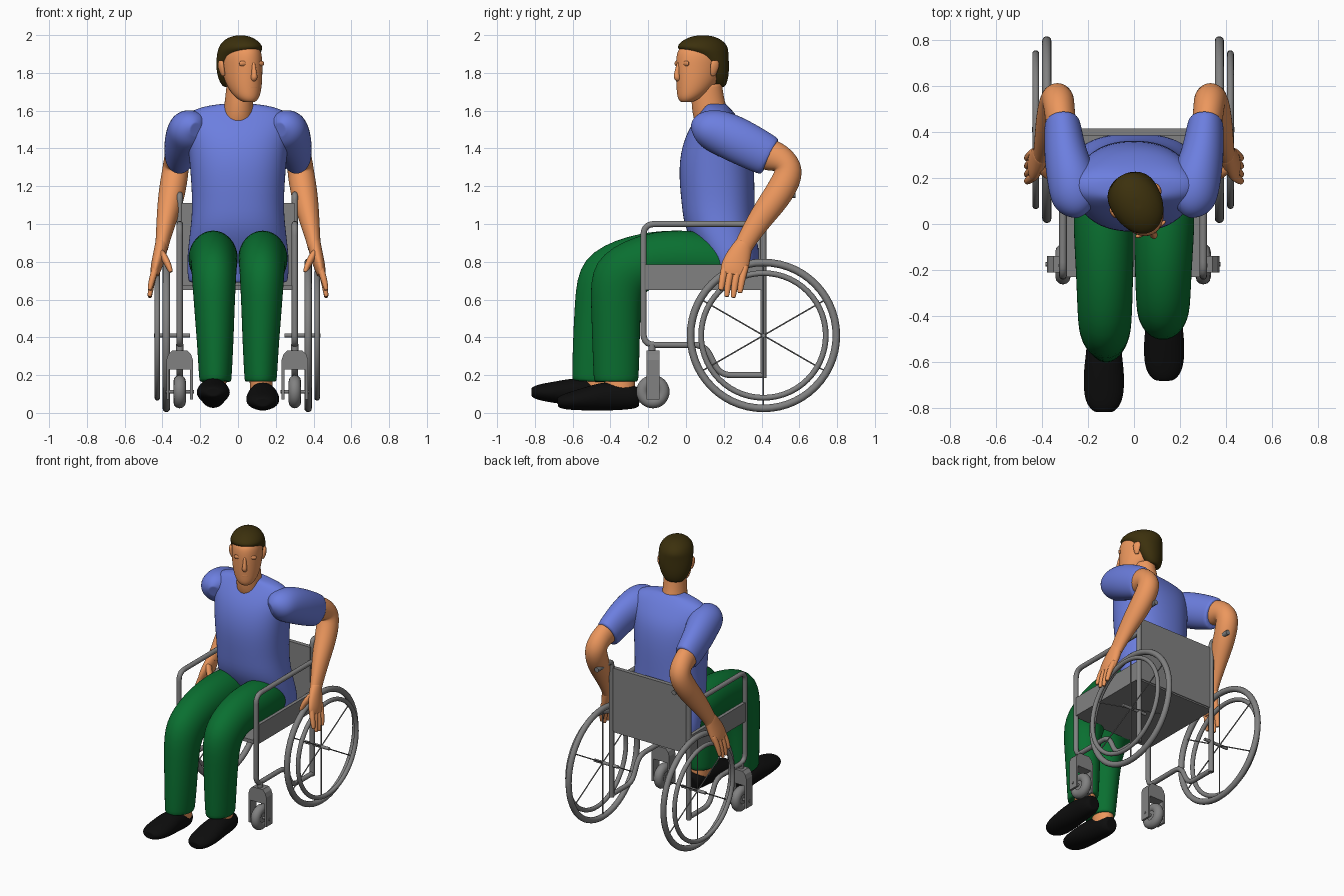
import bpy, bmesh, math
from mathutils import Vector

def mat(name, c):
    m = bpy.data.materials.new(name)
    m.diffuse_color = (*c, 1)
    return m

SKIN = mat("skin", (0.84, 0.31, 0.11))
SHIRT = mat("blue_cloth", (0.15, 0.21, 0.74))
PANTS = mat("green_cloth", (0.003, 0.16, 0.03))
BLACK = mat("black_leather", (0.004, 0.004, 0.004))
HAIR = mat("brown_hair", (0.045, 0.03, 0.004))
METAL = mat("dark_grey", (0.22, 0.22, 0.22))

def finish(bm, name, material=METAL, smooth=False):
    bmesh.ops.recalc_face_normals(bm, faces=bm.faces[:])
    me = bpy.data.meshes.new(name)
    bm.to_mesh(me)
    bm.free()
    for p in me.polygons:
        p.use_smooth = smooth
    o = bpy.data.objects.new(name, me)
    bpy.context.collection.objects.link(o)
    me.materials.append(material)
    return o

def loft(name, secs, material, n=16, k=0.96, flat=False, e=1.0):
    """Smooth skin over ellipses (x, y, z, half width, half depth) along a path."""
    bm = bmesh.new()
    P = [Vector(s[:3]) for s in secs]
    rings = []
    pw = lambda c: math.copysign(abs(c) ** e, c)
    def ring(i, f):
        t = (P[min(i + 1, len(P) - 1)] - P[max(i - 1, 0)]).normalized()
        if flat:
            t = Vector((0, 0, 1))
        u = Vector((1, 0, 0))
        u = (u - t * u.dot(t)).normalized()
        v = t.cross(u)
        a, b = secs[i][3] * f / 0.975, secs[i][4] * f / 0.975
        rings.append([bm.verts.new(P[i] + u * a * pw(math.cos(w)) + v * b * pw(math.sin(w)))
                      for w in (2 * math.pi * j / n for j in range(n))])
    ring(0, k)
    for i in range(len(P)):
        ring(i, 1)
    ring(len(P) - 1, k)
    for A, B in zip(rings, rings[1:]):
        for j in range(n):
            bm.faces.new((A[j], A[(j + 1) % n], B[(j + 1) % n], B[j]))
    bm.faces.new(rings[0])
    bm.faces.new(rings[-1])
    o = finish(bm, name, material, True)
    sub = o.modifiers.new("smooth", 'SUBSURF')
    sub.levels = sub.render_levels = 2
    return o

def tube(name, pts, r, bend=0.06):
    """Round bar along points with filleted corners."""
    P = [Vector(p) for p in pts]
    out = [P[0]]
    for i in range(1, len(P) - 1):
        p = P[i]
        d0, d1 = P[i - 1] - p, P[i + 1] - p
        a = p + d0.normalized() * min(bend, d0.length * 0.45)
        b = p + d1.normalized() * min(bend, d1.length * 0.45)
        for k in range(6):
            t = k / 5
            out.append(a * (1 - t) ** 2 + p * 2 * t * (1 - t) + b * t * t)
    out.append(P[-1])
    cu = bpy.data.curves.new(name, 'CURVE')
    cu.dimensions = '3D'
    cu.bevel_depth, cu.bevel_resolution, cu.use_fill_caps = r, 3, True
    sp = cu.splines.new('POLY')
    sp.points.add(len(out) - 1)
    for q, p in zip(sp.points, out):
        q.co = (*p, 1)
    cu.materials.append(METAL)
    o = bpy.data.objects.new(name, cu)
    bpy.context.collection.objects.link(o)

def box(name, lo, hi):
    bm = bmesh.new()
    bmesh.ops.create_cube(bm, size=1)
    for v in bm.verts:
        v.co = [l + (h - l) * (c + 0.5) for l, h, c in zip(lo, hi, v.co)]
    return finish(bm, name)

def torus(name, loc, R, r, seg=56):
    bpy.ops.mesh.primitive_torus_add(location=loc, rotation=(0, math.pi / 2, 0), major_radius=R,
                                     minor_radius=r, major_segments=seg, minor_segments=12)
    bpy.context.object.name = name
    bpy.context.object.data.materials.append(METAL)
    bpy.ops.object.shade_smooth()

# wheelchair seat and back
box("seat", (-0.30, -0.23, 0.65), (0.30, 0.41, 0.675))
box("backrest", (-0.30, 0.385, 0.66), (0.30, 0.415, 1.11))

for s, side in ((-1, "left"), (1, "right")):
    c = -0.004
    x = s * 0.305 + c
    # side frame, rear post with push handle, skirt panel
    tube(side + "_side_frame", [(x, 0.41, 1.0), (x, -0.225, 1.0), (x, -0.225, 0.36), (x, 0.10, 0.36),
                                (x, 0.18, 0.20), (x, 0.41, 0.20)], 0.017)
    tube(side + "_rear_post", [(x, 0.41, 0.185), (x, 0.41, 1.155), (x, 0.58, 1.155)], 0.017, 0.03)
    box(side + "_skirt_panel", (x - 0.012, -0.23, 0.65), (x + 0.012, 0.41, 0.785))
    # drive wheel: tyre, push rim, axle and spokes
    wx, rx = s * 0.375 + c, s * 0.423 + c
    torus(side + "_tyre", (wx, 0.41, 0.41), 0.386, 0.02)
    torus(side + "_push_rim", (rx, 0.41, 0.41), 0.33, 0.015)
    tube(side + "_axle", [(s * 0.25 + c, 0.41, 0.41), (s * 0.44 + c, 0.41, 0.41)], 0.011)
    for i in range(6):
        w = math.radians(90 + 60 * i)
        cy, cz = math.cos(w), math.sin(w)
        tube(f"{side}_spoke_{i}", [(wx, 0.41, 0.41), (wx, 0.41 + 0.38 * cy, 0.41 + 0.38 * cz)], 0.004)
    # caster: arched fork, stem, wheel, axle
    prof = [(-.07, .07), (-.07, .28), (-.06, .31), (-.04, .33), (.04, .33), (.06, .31), (.07, .28), (.07, .07),
            (.055, .07), (.055, .23), (-.055, .23), (-.055, .07)]
    bm = bmesh.new()
    f = bm.faces.new([bm.verts.new((x + px, -0.21, pz)) for px, pz in prof])
    ext = bmesh.ops.extrude_face_region(bm, geom=[f])["geom"]
    bmesh.ops.translate(bm, vec=(0, 0.07, 0), verts=[g for g in ext if isinstance(g, bmesh.types.BMVert)])
    finish(bm, side + "_caster_fork")
    tube(side + "_caster_stem", [(x, -0.18, 0.32), (x, -0.18, 0.365)], 0.02)
    torus(side + "_caster_tyre", (x, -0.175, 0.112), 0.055, 0.033, 32)
    tube(side + "_caster_hub", [(x - 0.022, -0.175, 0.112), (x + 0.022, -0.175, 0.112)], 0.045)
    tube(side + "_caster_axle", [(x - 0.075, -0.175, 0.112), (x + 0.075, -0.175, 0.112)], 0.009)

# shirt body
loft("shirt", [(0, .26, .69, .26, .13), (0, .25, .80, .27, .145), (0, .18, .96, .25, .185),
               (0, .17, 1.10, .236, .19), (0, .16, 1.30, .25, .20), (0, .165, 1.45, .265, .175),
               (0, .165, 1.54, .28, .125), (0, .165, 1.595, .26, .085), (0, .16, 1.625, .17, .06),
               (0, .16, 1.635, .09, .05)], SHIRT, 20, flat=True, e=0.88)

for s, side in ((-1, "left"), (1, "right")):
    m = lambda secs: [(s * p[0], *p[1:]) for p in secs]
    # sleeve with rounded shoulder, bare arm bent back at the elbow
    loft(side + "_sleeve", m([(.225, .045, 1.50, .035, .04), (.235, .062, 1.505, .075, .075),
                              (.25, .105, 1.505, .108, .102), (.266, .18, 1.488, .110, .12),
                              (.30, .30, 1.43, .092, .12), (.312, .445, 1.355, .078, .108)]), SHIRT, k=0.9)
    loft(side + "_arm", m([(.31, .38, 1.385, .065, .085), (.325, .50, 1.35, .066, .085), (.33, .56, 1.29, .07, .083),
                           (.35, .495, 1.16, .072, .078), (.375, .40, 1.04, .056, .066), (.40, .315, .905, .036, .05),
                           (.405, .30, .87, .035, .05)]), SKIN)
    # hand gripping the rim
    loft(side + "_palm", m([(.403, .31, .90, .035, .047), (.415, .28, .835, .036, .066),
                            (.435, .255, .765, .03, .077), (.442, .25, .73, .022, .068)]), SKIN, 12)
    for i, (y0, y1, z1) in enumerate(((.20, .185, .65), (.235, .215, .615), (.272, .25, .61), (.305, .285, .635))):
        loft(f"{side}_finger_{i}", m([(.432, y0 + .01, .78, .02, .021), (.455, (y0 + y1) / 2, .71, .019, .021),
                                      (.468, y1, z1, .013, .015)]), SKIN, 8, 0.6)
    loft(side + "_thumb", m([(.41, .25, .85, .022, .03), (.375, .215, .80, .02, .025),
                             (.355, .20, .745, .013, .015)]), SKIN, 8, 0.6)

    # trouser leg, the left one reaching further forward
    fwd = 0.11 if s < 0 else 0
    leg = [(.12, .24, .79, .12, .12, 0), (.135, .08, .815, .13, .145, 0), (.13, -.06, .82, .13, .15, .1),
           (.127, -.22, .805, .122, .146, .4), (.127, -.365, .725, .117, .17, .65), (.125, -.372, .56, .107, .13, .8),
           (.12, -.37, .35, .095, .125, .95), (.12, -.37, .165, .085, .118, 1.05)]
    loft(side + "_trouser_leg", [(s * p[0], p[1] - fwd * p[5], *p[2:5]) for p in leg], PANTS)
    loft(side + "_ankle", [(s * .12, -.35 - fwd, .20, .06, .08), (s * .125, -.35 - fwd, .10, .06, .08)], SKIN)
    # shoe, left toe raised
    lift = 0.055 if s < 0 else 0
    shoe = [(-.245, .08, .045, .05), (-.29, .084, .068, .066), (-.42, .09, .076, .078),
            (-.50, .078, .088, .066), (-.60, .064, .088, .05), (-.655, .058, .07, .038), (-.68, .055, .04, .024)]
    loft(side + "_shoe", [(s * .131, y - fwd * 1.25, z + lift * (-.25 - y) / .43, a, b)
                          for y, z, a, b in shoe], BLACK, 16, 0.7)

# neck
loft("neck", [(0, .15, 1.50, .085, .07), (0, .135, 1.56, .082, .095), (.005, .115, 1.64, .075, .088),
              (.01, .11, 1.74, .07, .08)], SKIN)

# head parts are built facing forward, then turned together
head = [
    loft("head", [(0, -.088, 1.645, .03, .03), (0, -.072, 1.665, .06, .062), (0, -.042, 1.71, .083, .095),
                  (0, -.018, 1.77, .096, .122), (0, -.003, 1.84, .10, .138), (0, 0, 1.90, .10, .138),
                  (0, 0, 1.94, .08, .12), (0, 0, 1.965, .04, .05)], SKIN, 16, 0.7, True),
    loft("hair", [(0, .095, 1.725, .06, .04), (0, .078, 1.78, .096, .072), (0, .06, 1.85, .111, .09),
                  (0, .03, 1.905, .113, .119), (0, .006, 1.932, .11, .145), (0, .008, 1.965, .092, .122),
                  (0, .01, 1.99, .055, .075), (0, .01, 1.998, .02, .03)], HAIR, 16, 0.6, True),
    loft("nose", [(0, -.132, 1.855, .01, .012), (0, -.143, 1.80, .014, .018), (0, -.147, 1.775, .02, .02),
                  (0, -.135, 1.762, .014, .014)], SKIN, 8, 0.6),
    loft("lips", [(0, -.126, 1.733, .026, .008), (0, -.129, 1.724, .032, .012), (0, -.125, 1.713, .022, .008)],
         SKIN, 10, 0.6),
]
for s, side in ((-1, "left"), (1, "right")):
    head.append(loft(side + "_ear", [(s * .097, .02, 1.785, .01, .014), (s * .106, .02, 1.81, .014, .022),
                                     (s * .112, .025, 1.845, .014, .03), (s * .108, .025, 1.865, .01, .02)],
                     SKIN, 8, 0.6))
    head.append(loft(side + "_brow", [(s * .045, -.115, 1.862, .028, .01), (s * .045, -.117, 1.85, .033, .014),
                                      (s * .045, -.113, 1.838, .028, .01)], SKIN, 8, 0.6))
for o in head:
    o.location = (0.018, 0.08, 0)
    o.rotation_euler.z = math.radians(28)
